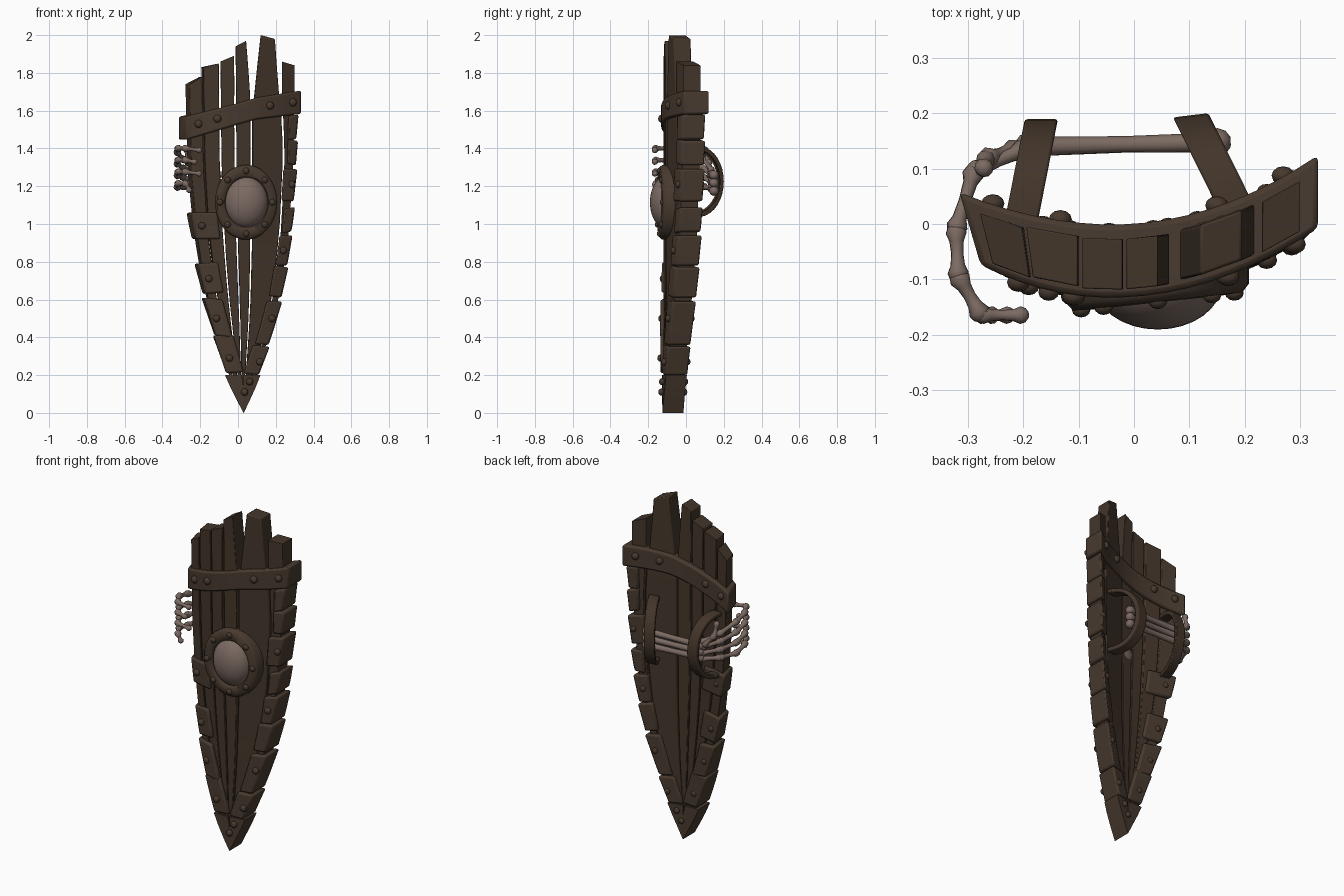
import bpy, bmesh, math, random
from mathutils import Vector

if "Cube" in bpy.data.objects:
    bpy.data.objects.remove(bpy.data.objects["Cube"])

random.seed(4)


def material(name, rgb):
    m = bpy.data.materials.new(name)
    m.diffuse_color = (*rgb, 1)
    m.use_nodes = True
    m.node_tree.nodes["Principled BSDF"].inputs["Base Color"].default_value = m.diffuse_color
    return m


WOOD = material("dark wood", (0.056, 0.036, 0.023))
BAND = material("brown band", (0.064, 0.042, 0.028))
BONE = material("dull bone", (0.2, 0.145, 0.122))


def finish(name, bm, mat, bevel=0.0):
    bmesh.ops.recalc_face_normals(bm, faces=bm.faces)
    me = bpy.data.meshes.new(name)
    bm.to_mesh(me)
    bm.free()
    me.materials.append(mat)
    ob = bpy.data.objects.new(name, me)
    bpy.context.collection.objects.link(ob)
    bpy.ops.object.select_all(action='DESELECT')
    ob.select_set(True)
    bpy.context.view_layer.objects.active = ob
    bpy.ops.object.shade_smooth_by_angle(angle=math.radians(50))
    if bevel:
        b = ob.modifiers.new("bevel", 'BEVEL')
        b.width, b.segments = bevel, 2
    return ob


def loft(bm, rings, closed=False):
    vs = [[bm.verts.new(p) for p in r] for r in rings]
    n = len(vs[0])
    for a, b in zip(vs, vs[1:] + (vs[:1] if closed else [])):
        for i in range(n):
            bm.faces.new((a[i], a[(i + 1) % n], b[(i + 1) % n], b[i]))
    if not closed:
        bm.faces.new(vs[0][::-1])
        bm.faces.new(vs[-1])


def interp(xs, ys, t):
    for i in range(len(xs) - 1):
        if t <= xs[i + 1]:
            return ys[i] + (ys[i + 1] - ys[i]) * (t - xs[i]) / (xs[i + 1] - xs[i])
    return ys[-1]


# shield outline and curvature
ZS = [0, .2, .4, .6, .8, 1.0, 1.3, 1.75, 2]
def left(z): return interp(ZS, [.03, -.05, -.11, -.165, -.205, -.235, -.262, -.272, -.278], z)
def right(z): return interp(ZS, [.03, .1, .165, .218, .253, .277, .296, .305, .305], z)


def pos(x, d, z):
    """Point on the bowed shield: d is depth from its middle surface, + is back."""
    return Vector((x + d * min(0, (x + .1) * 1.5), -.073 + .9 * (x + .04) ** 2 + d, z))


def slab(bm, rows, d0, d1):
    """rows of (x_left, z_left, x_right, z_right)"""
    loft(bm, [[pos(a, d0, za), pos(b, d0, zb), pos(b, d1, zb), pos(a, d1, za)]
              for a, za, b, zb in rows])


# planks, with broken slanted tops
FR = [0, .14, .305, .445, .595, .87, 1]
TOPS = [(1.74, 1.78), (1.83, 1.85), (1.86, 1.89), (1.94, 1.97), (2.0, 1.98), (1.86, 1.84)]
for k, (tl, tr) in enumerate(TOPS):
    rows, n = [], 14
    for i in range(n + 1):
        t = i / n
        za, zb = .05 + (tl - .05) * t, .05 + (tr - .05) * t
        z = (za + zb) / 2
        L, W = left(z), right(z) - left(z)
        f = list(FR)
        f[5] = interp([0, 1.4, 1.75, 2], [.9, .9, .865, .865], z)
        g = min(.004, W * .008)
        a = L + W * f[k] + g + random.uniform(0, .4) * g
        b = L + W * f[k + 1] - g - random.uniform(0, .4) * g
        if k == 3:
            b -= .022 * max(0, (z - 1.65) / .3)
        if k == 4:
            a += .035 * max(0, (z - 1.6) / .3)
            b -= .02 * max(0, (z - 1.6) / .3)
        rows.append((a, za, b, zb))
    bm = bmesh.new()
    j = random.uniform(-.004, .004)
    slab(bm, rows, -.045 + j, .046 + j)
    finish(f"plank_{k + 1}", bm, WOOD, .008)

# edge clips down both sides
RIGHT = [(0, .2, .07), (.2, .35, .07), (.36, .59, .062), (.61, .77, .055), (.78, .94, .05),
         (.96, 1.09, .04), (1.12, 1.29, .055), (1.31, 1.44, .035), (1.45, 1.58, .035)]
LEFT = [(0, .2, .07), (.21, .41, .085), (.41, .61, .085), (.63, .79, .095), (.92, 1.06, .13)]
for side, clips in (("right", RIGHT), ("left", LEFT)):
    for k, (z0, z1, w) in enumerate(clips):
        rows, slant = [], random.uniform(-.012, .012) if z0 > 0 else 0
        for i in range(4):
            z = z0 + (z1 - z0) * i / 3
            out = (.009 + .009 * i / 3) * min(1, z / .1)
            if side == "right":
                a, b = max(right(z) - w, .0295), right(z) + out + .001
                rows.append((a, z + slant, b, z))
            else:
                a, b = left(z) - out - .001, min(left(z) + w, .0305)
                rows.append((a, z, b, z + slant))
        bm = bmesh.new()
        e = .055 if z0 < .2 else .06 + random.uniform(0, .006)
        slab(bm, rows, -e, e)
        finish(f"{side}_edge_clip_{k + 1}", bm, BAND, .01)


# broad band round the top
def band_z(x):
    return interp([-.3, -.1, .1, .335], [1.505, 1.555, 1.612, 1.645], x)


bm = bmesh.new()
rings = []
for i in range(17):
    x = -.295 + .628 * i / 16
    z = band_z(x)
    h = .056 + .006 * abs(i / 8 - 1)
    rings.append([pos(x, -.06, z - h), pos(x, -.06, z + h), pos(x, .072, z + h), pos(x, .072, z - h)])
loft(bm, rings)
finish("top_band", bm, BAND, .01)


# rivets
def ball(bm, c, r):
    g = bmesh.ops.create_uvsphere(bm, u_segments=12, v_segments=8, radius=1)
    for v in g['verts']:
        v.co = Vector((v.co.x * r[0], v.co.y * r[1], v.co.z * r[2])) + Vector(c)


bm = bmesh.new()
for x in (-.22, -.11, .17, .29):
    ball(bm, pos(x, -.062, band_z(x) + .005), (.021, .017, .021))
    ball(bm, pos(x - .02, .074, band_z(x) + .005), (.021, .017, .021))
SPOTS = [(-.2, .99), (-.16, .71), (-.115, .5), (-.045, .29), (.035, .11), (.062, .165),
         (.115, .27), (.18, .5), (.24, .86), (.285, 1.21)]
for x, z in SPOTS:
    ball(bm, pos(x, -.063, z), (.019, .016, .019))
    ball(bm, pos(x, .063, z), (.017, .012, .017))
# rivets on the boss ring
CX, CZ = .043, 1.115
def boss_point(r, a, y):
    return Vector((CX + .165 * r * math.cos(a), y + .018 * r * math.cos(a), CZ + .198 * r * math.sin(a)))
for i in range(8):
    ball(bm, boss_point(.84, i * math.pi / 4, -.14), (.017, .014, .017))
finish("rivets", bm, BAND)

# boss ring and dome
bm = bmesh.new()
PROFILE = [(.66, -.06), (.66, -.13), (.72, -.142), (.93, -.14), (1, -.126), (1, -.05)]
loft(bm, [[boss_point(r, i * math.tau / 40, y) for r, y in PROFILE] for i in range(40)], True)
finish("boss_ring", bm, BAND)
bm = bmesh.new()
g = bmesh.ops.create_uvsphere(bm, u_segments=32, v_segments=20, radius=1)
for v in g['verts']:
    v.co = Vector((CX + .117 * v.co.x, -.105 + .086 * v.co.y, CZ + .138 * v.co.z))
finish("boss_dome", bm, BONE)

# two arched arm straps on the back
for name, base, top, w in (("elbow_strap", (.185, .03), (.108, .186), .032),
                           ("wrist_strap", (-.205, 0), (-.17, .178), .03)):
    B, T = Vector((*base, 0)), Vector((*top, 0))
    out = (T - B).normalized()
    across = Vector((1, .12 if base[0] > 0 else 0, 0)) * w
    rings = []
    for i in range(19):
        a = math.pi * i / 18
        s, c = math.sin(a), math.cos(a)
        p = B + (T - B) * (max(s, 0) ** .8) + Vector((0, 0, 1.225 + .18 * c))
        n = (out * s + Vector((0, 0, c))) * .012
        rings.append([p - across - n, p + across - n, p + across + n, p - across + n])
    bm = bmesh.new()
    loft(bm, rings)
    finish(name, bm, WOOD, .005)


# skeletal arm and gripping hand
def bone(bm, p, q, r):
    p, q = Vector(p), Vector(q)
    ax = (q - p).normalized()
    u = ax.orthogonal().normalized()
    v = ax.cross(u)
    e = min(.35, 1.4 * r / (q - p).length)
    shape = [(-e * .5, .45), (-e * .2, 1.0), (e * .3, 1.25), (e, .85), (.5, .72),
             (1 - e, .85), (1 - e * .3, 1.25), (1 + e * .2, 1.0), (1 + e * .5, .45)]
    loft(bm, [[p + (q - p) * t + (u * math.cos(k * math.tau / 10) + v * math.sin(k * math.tau / 10)) * r * s
               for k in range(10)] for t, s in shape])


bm = bmesh.new()
for k in range(3):
    bone(bm, (.16, .148, 1.175 + .042 * k), (-.2, .14, 1.19 + .036 * k), .021)
finish("forearm_bones", bm, BONE)

bm = bmesh.new()
for k in range(4):
    z = 1.4 - .062 * k
    m = 1.285 - .034 * k
    tip = z - .04 if k == 3 else z - .01
    path = [(-.2, .135, m), (-.29, .095, (z + m) / 2), (-.322, -.01, z - .02), (-.318, -.095, z),
            (-.277, -.165, z), (-.2 - .025 * (k % 2) - .03 * (k == 3), -.165, tip)]
    for i, (p, q) in enumerate(zip(path, path[1:])):
        bone(bm, p, q, .0155 if i < 4 else .013)
# thumb
bone(bm, (-.215, .135, 1.27), (-.268, .118, 1.33), .016)
bone(bm, (-.268, .118, 1.33), (-.272, .1, 1.4), .014)
finish("hand_bones", bm, BONE)
